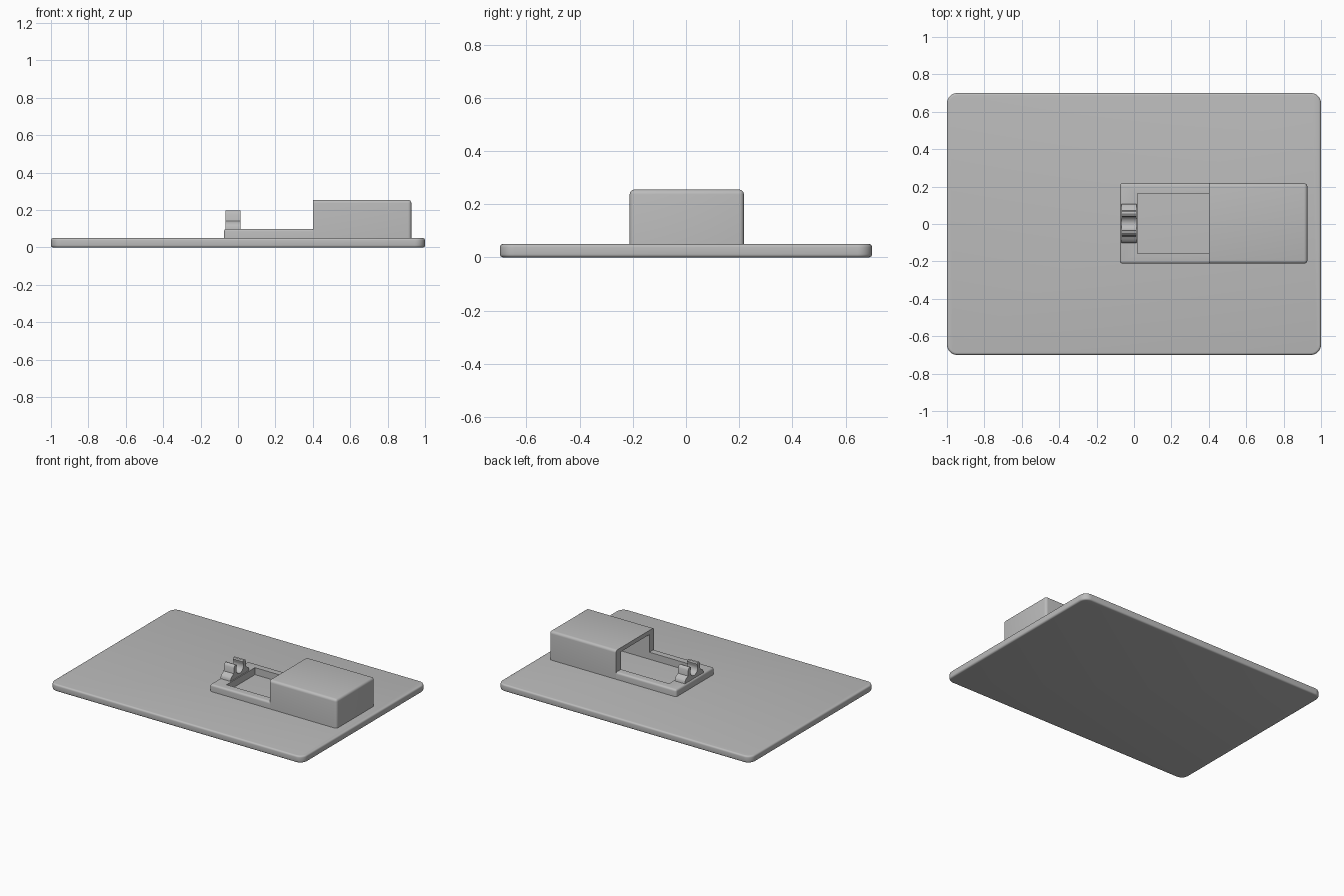
import bpy, bmesh, math

cube = bpy.data.objects.get("Cube")
if cube:
    bpy.data.objects.remove(cube, do_unlink=True)

GREY = (0.5, 0.5, 0.5, 1)
grey = bpy.data.materials.new("light_grey")
grey.use_nodes = True
grey.diffuse_color = GREY
grey.node_tree.nodes["Principled BSDF"].inputs["Base Color"].default_value = GREY
MID_Y = 0.003


def finish(bm, name):
    bmesh.ops.recalc_face_normals(bm, faces=bm.faces[:])
    mesh = bpy.data.meshes.new(name)
    bm.to_mesh(mesh)
    bm.free()
    mesh.materials.append(grey)
    obj = bpy.data.objects.new(name, mesh)
    bpy.context.collection.objects.link(obj)
    return obj


def activate(obj):
    bpy.ops.object.select_all(action='DESELECT')
    obj.select_set(True)
    bpy.context.view_layer.objects.active = obj


def box(lo, hi):
    bm = bmesh.new()
    bmesh.ops.create_cube(bm, size=1)
    for v in bm.verts:
        v.co = [(a + b) / 2 + c * (b - a) for a, b, c in zip(lo, hi, v.co)]
    return bm


def round_edges(bm, rule, radius, segments):
    edges = [e for e in bm.edges if rule(e)]
    bmesh.ops.bevel(bm, geom=edges, offset=radius, segments=segments,
                    profile=0.5, affect='EDGES', clamp_overlap=True)


def upright(e):
    return abs(e.verts[0].co.z - e.verts[1].co.z) > 0.01


def at_height(z):
    return lambda e: all(abs(v.co.z - z) < 1e-4 for v in e.verts)


def cut(obj, lo, hi):
    cutter = finish(box(lo, hi), "cutter")
    cutter.hide_render = True
    activate(obj)
    mod = obj.modifiers.new("cut", 'BOOLEAN')
    mod.operation = 'DIFFERENCE'
    mod.solver = 'EXACT'
    mod.object = cutter
    bpy.ops.object.modifier_apply(modifier=mod.name)
    bpy.data.objects.remove(cutter, do_unlink=True)


def smooth(obj):
    activate(obj)
    bpy.ops.object.shade_smooth_by_angle(angle=math.radians(35))


# Base plate with rounded corners and softened rims
bm = box((-1, -0.7, 0), (1, 0.7, 0.05))
round_edges(bm, upright, 0.055, 8)
for z in (0, 0.05):
    round_edges(bm, at_height(z), 0.012, 4)
smooth(finish(bm, "base_plate"))

# Hollow housing, open toward -x
W = 0.215
bm = box((0.3, MID_Y - W, 0.04), (0.927, MID_Y + W, 0.255))
round_edges(bm, lambda e: upright(e) or at_height(0.255)(e), 0.018, 4)
housing = finish(bm, "housing")
cut(housing, (0.2, -0.5, 0), (0.4, 0.5, 0.5))
cut(housing, (0.3, MID_Y - 0.16, 0.02), (0.89, MID_Y + 0.16, 0.225))
smooth(housing)

# Low frame around the slot
bm = box((-0.075, MID_Y - W, 0.04), (0.42, MID_Y + W, 0.1))
round_edges(bm, lambda e: upright(e) or at_height(0.1)(e), 0.014, 4)
frame = finish(bm, "slot_frame")
cut(frame, (0.02, MID_Y - 0.16, 0.02), (0.6, MID_Y + 0.16, 0.2))
cut(frame, (0.401, -0.5, 0), (0.6, 0.5, 0.2))
smooth(frame)

# Snap clip: mirrored profile with a round cradle, drawn out along x
half = [(0.105, 0.095), (0.104, 0.112), (0.096, 0.126), (0.082, 0.134),
        (0.07, 0.142), (0.066, 0.18), (0.06, 0.193), (0.05, 0.199),
        (0.04, 0.196), (0.034, 0.188)]
for i in range(10):
    a = math.radians(25 - 115 * i / 9)
    half.append((0.04 * math.cos(a), 0.16 + 0.04 * math.sin(a)))
half[-1] = (0, half[-1][1])
outline = half + [(-y, z) for y, z in reversed(half[:-1])]
bm = bmesh.new()
face = bm.faces.new([bm.verts.new((-0.066, MID_Y + y, z)) for y, z in outline])
ext = bmesh.ops.extrude_face_region(bm, geom=[face])
for v in ext["geom"]:
    if isinstance(v, bmesh.types.BMVert):
        v.co.x = 0.013
smooth(finish(bm, "snap_clip"))
